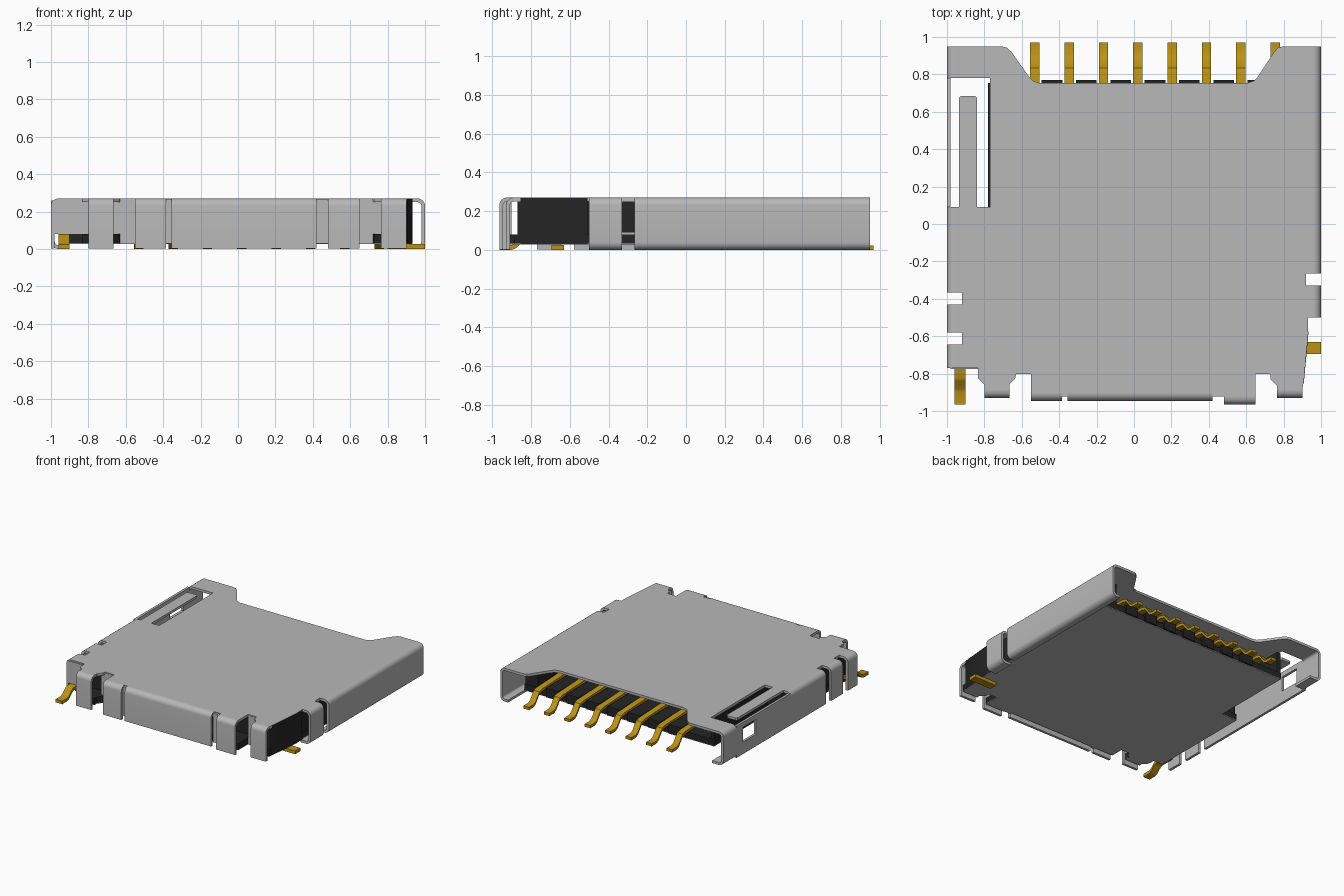
import bpy, bmesh, math
from mathutils import Vector

if "Cube" in bpy.data.objects:
    bpy.data.objects.remove(bpy.data.objects["Cube"])

def material(name, r, g, b):
    m = bpy.data.materials.new(name)
    m.diffuse_color = (r, g, b, 1)
    m.use_nodes = True
    m.node_tree.nodes["Principled BSDF"].inputs["Base Color"].default_value = m.diffuse_color
    return m

STEEL = material("grey steel", 0.48, 0.48, 0.48)
BLACK = material("black plastic", 0.018, 0.018, 0.018)
GOLD = material("gold", 0.50, 0.29, 0.008)

def extrude(name, start, end, mat):
    """Solid between two matching rings of points."""
    bm = bmesh.new()
    a = [bm.verts.new(p) for p in start]
    b = [bm.verts.new(p) for p in end]
    bm.faces.new(a)
    bm.faces.new(b[::-1])
    n = len(a)
    for i in range(n):
        j = (i + 1) % n
        bm.faces.new((a[i], b[i], b[j], a[j]))
    bmesh.ops.recalc_face_normals(bm, faces=bm.faces)
    me = bpy.data.meshes.new(name)
    bm.to_mesh(me)
    bm.free()
    me.materials.append(mat)
    ob = bpy.data.objects.new(name, me)
    bpy.context.collection.objects.link(ob)
    return ob

def slab(name, pts, z0, z1, mat):
    return extrude(name, [(x, y, z0) for x, y in pts], [(x, y, z1) for x, y in pts], mat)

def box(name, x0, x1, y0, y1, z0, z1, mat):
    return slab(name, [(x0, y0), (x1, y0), (x1, y1), (x0, y1)], z0, z1, mat)

TOP, R, T = 0.27, 0.04, 0.02

def bent_wall(name, out, plane, s0, s1, bottom=0.003, lip=0):
    """Sheet wall folded down from the top plate, with an optional bottom lip."""
    def side(radius):
        q = [math.radians(90 - 15 * i) for i in range(7)]
        p = [(radius * math.cos(a), TOP - R + radius * math.sin(a)) for a in q]
        if lip:
            p += [(radius * math.cos(a), R - radius * math.sin(a)) for a in q[::-1]]
            p.append((-lip, R - radius))
        else:
            p.append((radius, bottom))
        return p
    profile = side(R) + side(R - T)[::-1]
    o = Vector((out[0], out[1], 0))
    along = Vector((abs(out[1]), abs(out[0]), 0))
    def place(s):
        return [o * (plane - R + d) + along * s + Vector((0, 0, z)) for d, z in profile]
    return extrude(name, place(s0), place(s1), STEEL)

def lead(name, x, width, path, t=0.022):
    """Flat pin following a path in the y-z plane."""
    ring = path + [(y, z + t) for y, z in path[::-1]]
    return extrude(name, [(x - width / 2, y, z) for y, z in ring],
                   [(x + width / 2, y, z) for y, z in ring], GOLD)

# Notched front outline shared by the top plate and the floor, right to left
FRONT = [(.93, -.50), (.93, -.58), (.905, -.85), (.90, -.89), (.765, -.89), (.765, -.865),
         (.73, -.83), (.73, -.81), (.72, -.80), (.65, -.80), (.65, -.925), (.48, -.925),
         (.48, -.905), (-.55, -.905), (-.55, -.80), (-.63, -.80), (-.635, -.825),
         (-.665, -.855), (-.665, -.89), (-.80, -.89), (-.80, -.86), (-.835, -.825), (-.835, -.77)]

# Top plate, open along the left for the spring window
LEFT = [(-.96, -.77), (-.96, -.645), (-.92, -.645), (-.92, -.58), (-.96, -.58), (-.96, -.43),
        (-.92, -.43), (-.92, -.365), (-.96, -.365), (-.96, .09), (-.77, .09), (-.77, .78), (-.96, .78)]
BACK = [(-.96, .95), (-.71, .95), (-.68, .943), (-.655, .92), (-.56, .785), (-.54, .765), (-.51, .755),
        (.61, .755), (.64, .765), (.66, .785), (.75, .92), (.77, .943), (.80, .95), (.96, .95)]
RIGHT = [(.96, -.265), (.92, -.265), (.92, -.33), (.96, -.33), (.96, -.50)]
slab("top_plate", FRONT + LEFT + BACK + RIGHT, TOP - T, TOP, STEEL)
slab("spring_tongue", [(-.935, .085), (-.84, .085), (-.84, .675), (-.85, .685), (-.925, .685), (-.935, .675)],
     TOP - T, TOP, STEEL)

# Folded side walls
bent_wall("right_wall", (1, 0), 1, -.265, .95, lip=.03)
bent_wall("right_front_wall", (1, 0), 1, -.50, -.33, lip=.05)
bent_wall("left_rear_wall", (-1, 0), 1, .78, .95, lip=.06)
for y0, y1 in ((-.365, .09), (-.58, -.43), (-.77, -.645)):
    bent_wall("left_wall", (-1, 0), 1, y0, y1)

# Flat left wall beside the window, with a small opening
box("left_window_wall_front", -1, -.98, .09, .53, .003, .26, STEEL)
box("left_window_wall_rear", -1, -.98, .70, .78, .003, .26, STEEL)
box("left_window_sill", -1, -.98, .53, .70, .003, .10, STEEL)
box("left_window_rail", -1, -.98, .53, .70, .22, .26, STEEL)

# Folded front tabs
for x0, x1, d in ((-.55, -.385, .945), (-.355, .42, .945), (.48, .65, .965),
                  (-.80, -.665, .93), (.765, .90, .93)):
    bent_wall("front_tab", (0, -1), d, x0, x1)

# Recessed sheet behind the front gaps
for x0, x1, y in ((-.385, -.355, -.92), (.42, .48, -.92), (-.665, -.55, -.80), (.65, .765, -.80)):
    box("front_recess", x0, x1, y - .003, y + .017, .03, .265, STEEL)
box("left_front_corner", -.98, -.80, -.775, -.755, .08, .26, STEEL)
box("right_notch_strip", .905, .919, -.335, -.26, .03, .09, STEEL)

# Plastic floor with steel underside
FLOOR = FRONT + [(-.92, -.77), (-.92, .08), (-.78, .08), (-.78, .755), (.92, .755), (.92, -.50)]
slab("body_floor", FLOOR, .032, .08, BLACK)
slab("bottom_cover", FLOOR, .027, .032, STEEL)

# Plastic block, rails and exposed corner
box("body_block", -.915, .915, -.75, .07, .08, .25, BLACK)
box("right_rail", .80, .915, .07, .75, .08, .25, BLACK)
box("left_rail", -.78, -.75, .07, .75, .08, .25, BLACK)
slab("body_corner", [(.93, -.51), (.932, -.59), (.908, -.85), (.895, -.87), (.78, -.87), (.78, -.51)],
     .03, .267, BLACK)

# Row of eight contacts and the ribs between them
PITCH = .1835
for i in range(8):
    x = -.53 + i * PITCH
    lead("contact", x, .05, [(.40, .10), (.80, .085), (.835, .075), (.885, .012), (.91, 0), (.97, 0)])
    if i < 7:
        xm = x + PITCH / 2
        box("contact_rib", xm - .055, xm + .055, .45, .77, .032, .105, BLACK)

# Switch terminals
lead("left_terminal", -.93, .06, [(-.70, .055), (-.82, .055), (-.84, .045), (-.88, .008), (-.90, 0), (-.965, 0)], .025)
box("right_terminal", .80, 1, -.695, -.63, 0, .026, GOLD)

# Smooth bends, sharp edges
for ob in bpy.data.objects:
    ob.select_set(True)
    bpy.context.view_layer.objects.active = ob
bpy.ops.object.shade_smooth_by_angle(angle=math.radians(30))
